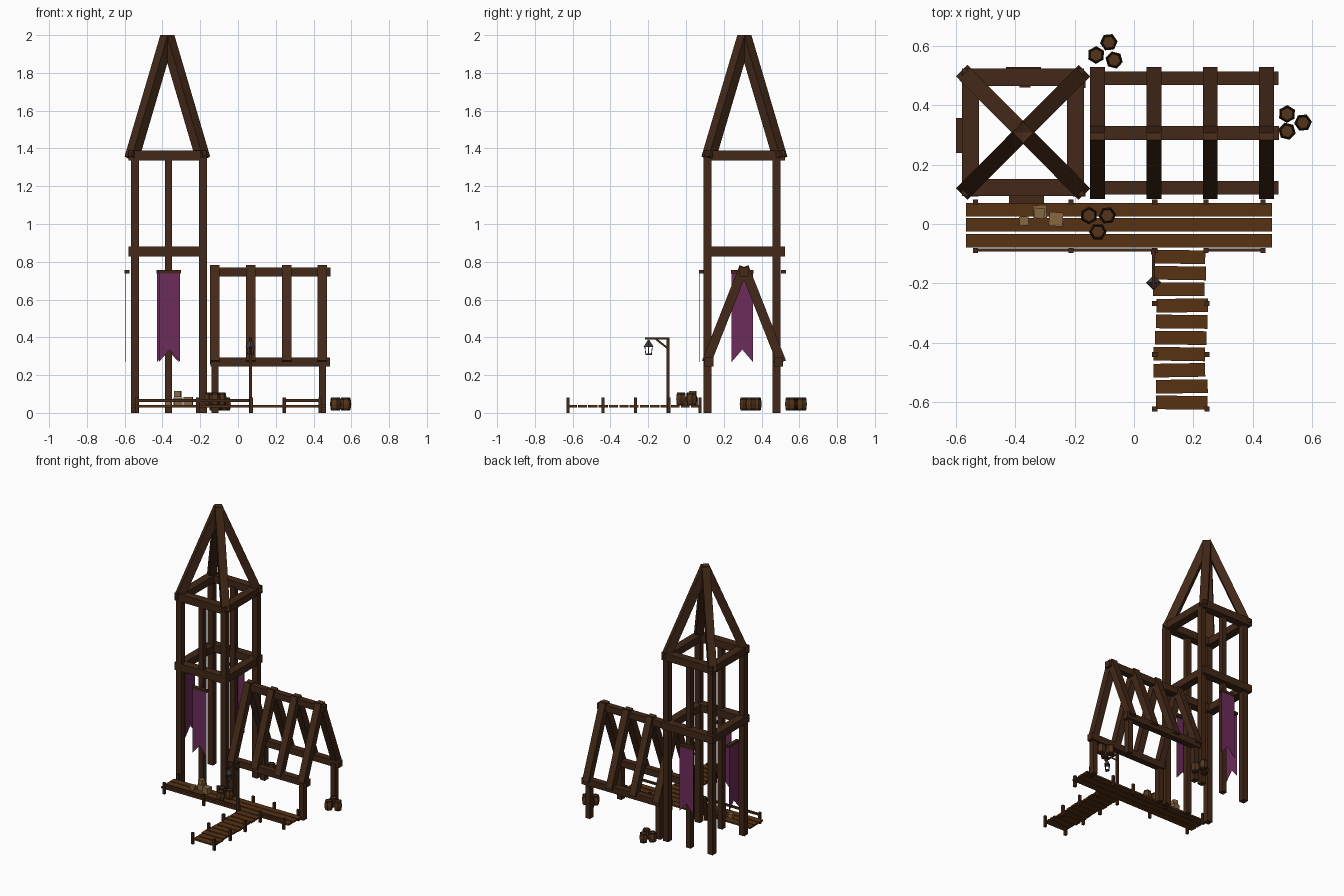
import bpy, bmesh, math, random
from mathutils import Vector, Matrix

if "Cube" in bpy.data.objects:
    bpy.data.objects.remove(bpy.data.objects["Cube"])

random.seed(4)

def mat(name, r, g, b):
    m = bpy.data.materials.new(name)
    m.diffuse_color = (r, g, b, 1)
    m.use_nodes = True
    m.node_tree.nodes["Principled BSDF"].inputs["Base Color"].default_value = m.diffuse_color
    return m

TIMBER = mat("dark_timber", 0.055, 0.021, 0.009)
PLANK = mat("plank", 0.095, 0.032, 0.007)
STAVE = mat("barrel_stave", 0.09, 0.035, 0.01)
TRIM = mat("trim", 0.03, 0.015, 0.008)
CLOTH = mat("purple_cloth", 0.15, 0.025, 0.10)
CRATE = mat("crate_wood", 0.24, 0.14, 0.055)
IRON = mat("iron", 0.05, 0.055, 0.065)

def finish(name, bm, *mats):
    bmesh.ops.recalc_face_normals(bm, faces=bm.faces)
    me = bpy.data.meshes.new(name)
    bm.to_mesh(me)
    bm.free()
    for m in mats:
        me.materials.append(m)
    ob = bpy.data.objects.new(name, me)
    bpy.context.collection.objects.link(ob)
    return ob

def box(name, c, s, m, rz=0.0):
    bm = bmesh.new()
    bmesh.ops.create_cube(bm, size=1, matrix=Matrix.Translation(c)
                          @ Matrix.Rotation(rz, 4, 'Z') @ Matrix.Diagonal((*s, 1)))
    return finish(name, bm, m)

def beam(name, a, b, w, h, m=TIMBER):
    """Sloped bar from a to b; w is its horizontal width, h its depth."""
    a, b = Vector(a), Vector(b)
    d = (b - a).normalized()
    side = d.cross(Vector((0, 0, 1))).normalized()
    rot = Matrix((side, d, side.cross(d))).transposed().to_4x4()
    bm = bmesh.new()
    bmesh.ops.create_cube(bm, size=1, matrix=Matrix.Translation((a + b) / 2) @ rot
                          @ Matrix.Diagonal((w, (b - a).length, h, 1)))
    return finish(name, bm, m)

# Tower posts: four corners and a middle post front and back
for y in (0.114, 0.479):
    for x in (-0.545, -0.185):
        box("tower_post", (x, y, 0.675), (0.042, 0.042, 1.35), TIMBER)
    box("tower_middle_post", (-0.367, y, 0.675), (0.037, 0.037, 1.35), TIMBER)

# Two rings of tower beams
TX, TY = -0.374, 0.309
for z in (0.854, 1.362):
    for s in (-1, 1):
        box("tower_ring_beam_x", (TX, TY + s * 0.186, z), (0.412, 0.058, 0.054), TIMBER)
        box("tower_ring_beam_y", (TX + s * 0.177, TY, z), (0.058, 0.43, 0.052), TIMBER)

# Spire rafters
for sx in (-1, 1):
    for sy in (-1, 1):
        beam("spire_rafter", (TX + sx * 0.189, TY + sy * 0.19, 1.347),
             (TX, TY, 1.989), 0.055, 0.055)

# Hall frame: posts, eave beams, ridge and rafter pairs
for y in (0.114, 0.479):
    for x in (-0.123, 0.447):
        box("hall_post", (x, y, 0.135), (0.037, 0.042, 0.27), TIMBER)
for y in (0.122, 0.491):
    box("eave_beam", (0.171, y, 0.27), (0.632, 0.046, 0.047), TIMBER)
box("ridge_beam", (0.171, 0.307, 0.746), (0.636, 0.046, 0.046), TIMBER)
for i in range(4):
    x = -0.123 + 0.19 * i
    for s in (-1, 1):
        beam("hall_rafter", (x, 0.307 + s * 0.199, 0.268), (x, 0.307, 0.773), 0.05, 0.05)

# Banners with swallowtail ends on front, back and left of the tower
def banner(c, rz):
    place = Matrix.Translation(c) @ Matrix.Rotation(rz, 4, 'Z')
    bm = bmesh.new()
    pts = [(-0.056, 0.745), (0.056, 0.745), (0.056, 0.27), (0, 0.335), (-0.056, 0.27)]
    f = bm.faces.new([bm.verts.new((x, -0.001, z)) for x, z in pts])
    r = bmesh.ops.extrude_face_region(bm, geom=[f])
    bmesh.ops.translate(bm, vec=(0, 0.002, 0),
                        verts=[v for v in r["geom"] if isinstance(v, bmesh.types.BMVert)])
    bm.transform(place)
    finish("banner_cloth", bm, CLOTH)
    box("banner_rod", place @ Vector((0, 0.008, 0.747)), (0.118, 0.026, 0.018), TIMBER, rz)

banner((-0.362, 0.073, 0), 0)
banner((-0.372, 0.524, 0), math.pi)
banner((-0.596, 0.298, 0), -math.pi / 2)

# Dock: long planks, posts and front rails
for y in (0.048, -0.003, -0.057):
    box("dock_plank", (-0.051, y, 0.035), (1.032, 0.045, 0.012), PLANK)
for x in (-0.535, -0.213, 0.07, 0.243, 0.435):
    for y in (0.074, -0.09):
        box("dock_post", (x, y, 0.041), (0.017, 0.017, 0.082), TIMBER)
for a, b in ((-0.535, 0.07), (0.243, 0.435)):
    box("dock_rail", ((a + b) / 2, -0.088, 0.066), (b - a, 0.01, 0.016), TIMBER)

# Jetty: short planks slightly out of line, with posts
for i in range(10):
    box("jetty_plank", (0.157 + random.uniform(-0.007, 0.007), -0.111 - 0.0546 * i, 0.035),
        (0.174, 0.046, 0.012), PLANK, random.uniform(-0.02, 0.02))
for y in (-0.268, -0.44, -0.624):
    for x in (0.07, 0.246):
        box("jetty_post", (x, y, 0.041), (0.017, 0.017, 0.082), TIMBER)

# Lamp post with arm and brace
LX = 0.066
box("lamp_post", (LX, -0.095, 0.2), (0.017, 0.017, 0.4), TIMBER)
box("lamp_arm", (LX, -0.155, 0.393), (0.011, 0.125, 0.011), TIMBER)
beam("lamp_brace", (LX, -0.097, 0.342), (LX, -0.158, 0.39), 0.01, 0.01)

# Hanging lantern: pyramid cap, corner bars and base
LY = -0.198
bm = bmesh.new()
bmesh.ops.create_cone(bm, cap_ends=True, segments=4, radius1=0.026, radius2=0.004, depth=0.036,
                      matrix=Matrix.Translation((LX, LY, 0.368)))
finish("lantern_cap", bm, IRON)
for i in range(4):
    dx, dy = math.cos(i * math.pi / 2), math.sin(i * math.pi / 2)
    beam("lantern_bar", (LX + dx * 0.015, LY + dy * 0.015, 0.31),
         (LX + dx * 0.02, LY + dy * 0.02, 0.352), 0.004, 0.004, IRON)
box("lantern_base", (LX, LY, 0.31), (0.024, 0.024, 0.008), IRON, math.pi / 4)

# Six-sided barrels with dark rims and recessed lids
def barrel(x, y, z, rz):
    prof = [(0.021, 0.004, 1), (0.024, 0.0, 1), (0.027, 0.008, 1), (0.027, 0.012, 0),
            (0.030, 0.034, 0), (0.027, 0.056, 1), (0.027, 0.060, 1), (0.024, 0.068, 1),
            (0.021, 0.064, 0)]
    bm = bmesh.new()
    rings = [[bm.verts.new((r * math.cos(rz + k * math.pi / 3),
                            r * math.sin(rz + k * math.pi / 3), h)) for k in range(6)]
             for r, h, _ in prof]
    for j in range(len(prof) - 1):
        for k in range(6):
            n = (k + 1) % 6
            f = bm.faces.new((rings[j][k], rings[j][n], rings[j + 1][n], rings[j + 1][k]))
            f.material_index = prof[j][2]
    bm.faces.new(rings[0])
    bm.faces.new(rings[-1])
    bm.transform(Matrix.Translation((x, y, z)))
    finish("barrel", bm, STAVE, TRIM)

for x, y, z, rz in ((0.516, 0.371, 0.013, 0.5), (0.570, 0.342, 0.013, 0.1),
                    (0.516, 0.313, 0.013, 0.8), (-0.128, 0.57, 0.013, 0.5),
                    (-0.085, 0.613, 0.013, 0.1), (-0.067, 0.553, 0.013, 0.8),
                    (-0.152, 0.029, 0.039, 0.5), (-0.09, 0.029, 0.039, 0.1),
                    (-0.122, -0.026, 0.039, 0.0)):
    barrel(x, y, z, rz)

# Crates on the dock, one stacked
for x, y, z, s, rz in ((-0.317, 0.041, 0.041, 0.045, 0.06), (-0.319, 0.036, 0.084, 0.035, -0.12),
                       (-0.263, 0.016, 0.041, 0.047, -0.08), (-0.371, 0.01, 0.041, 0.031, 0.08)):
    box("crate", (x, y, z + s * 0.45), (s, s, s * 0.9), CRATE, rz)
